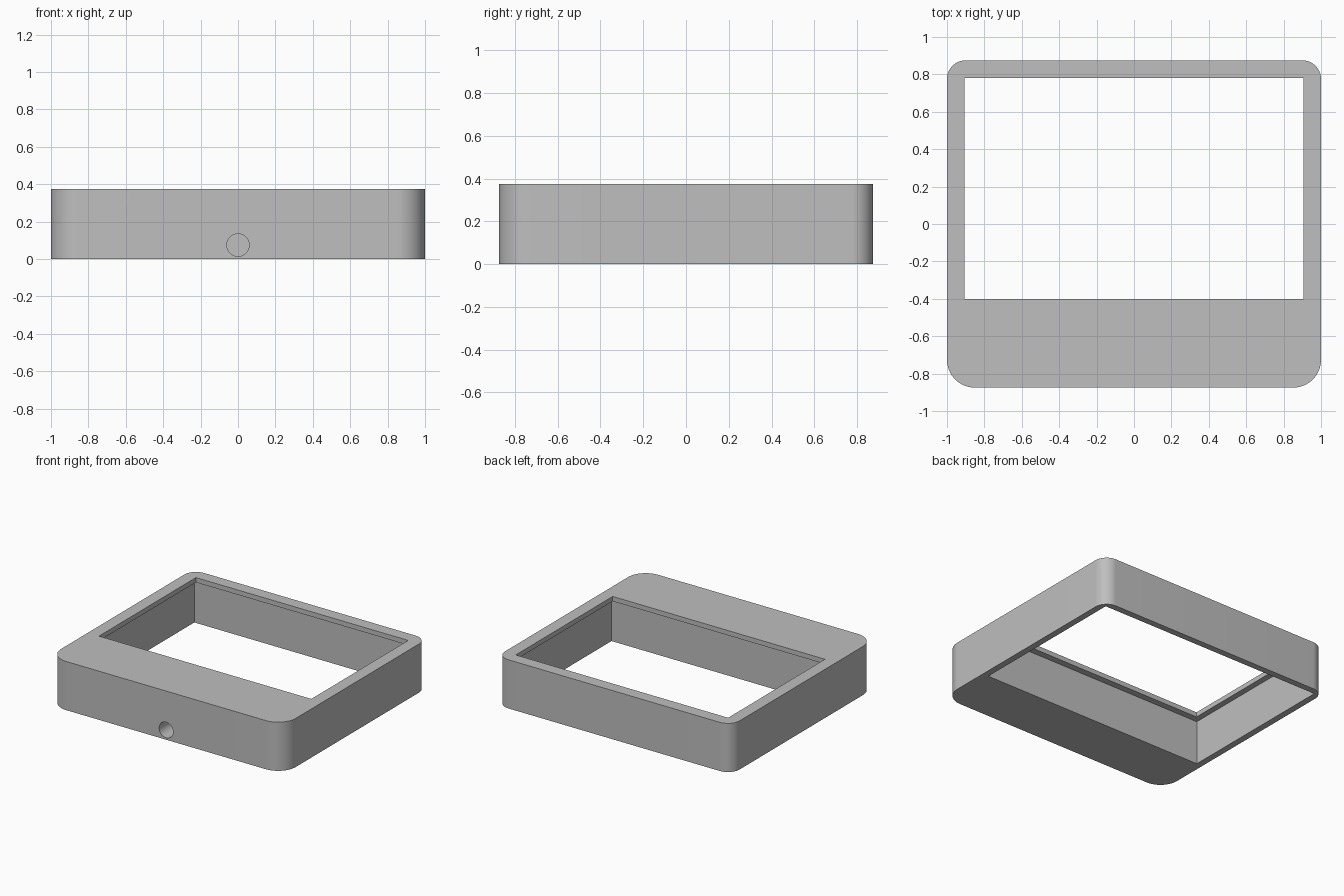
import bpy, bmesh
from math import cos, sin, pi, radians
from mathutils import Matrix

if "Cube" in bpy.data.objects:
    bpy.data.objects.remove(bpy.data.objects["Cube"])

HALF_X, HALF_Y, HEIGHT = 1.0, 0.875, 0.375
FRONT_R, BACK_R = 0.15, 0.1
LIP_Z = 0.338

grey = bpy.data.materials.new("plain grey")
grey.use_nodes = True
colour = (0.52, 0.52, 0.52, 1)
grey.diffuse_color = colour
grey.node_tree.nodes["Principled BSDF"].inputs["Base Color"].default_value = colour


def make_object(name, bm):
    bmesh.ops.recalc_face_normals(bm, faces=bm.faces)
    mesh = bpy.data.meshes.new(name)
    bm.to_mesh(mesh)
    bm.free()
    mesh.materials.append(grey)
    obj = bpy.data.objects.new(name, mesh)
    bpy.context.collection.objects.link(obj)
    return obj


def prism(name, outline, z0, z1):
    bm = bmesh.new()
    base = bm.faces.new([bm.verts.new((x, y, z0)) for x, y in outline])
    top = bmesh.ops.extrude_face_region(bm, geom=[base])["geom"]
    verts = [g for g in top if isinstance(g, bmesh.types.BMVert)]
    bmesh.ops.translate(bm, verts=verts, vec=(0, 0, z1 - z0))
    return make_object(name, bm)


def rectangle(x, y0, y1):
    return [(-x, y0), (x, y0), (x, y1), (-x, y1)]


def rounded_outline(steps=16):
    points = []
    corners = [(1, 1, BACK_R), (-1, 1, BACK_R), (-1, -1, FRONT_R), (1, -1, FRONT_R)]
    for quarter, (sx, sy, r) in enumerate(corners):
        for i in range(steps + 1):
            a = (quarter + i / steps) * pi / 2
            points.append((sx * (HALF_X - r) + r * cos(a), sy * (HALF_Y - r) + r * sin(a)))
    return points


# Body with wide rounded front corners
frame = prism("frame_body", rounded_outline(), 0, HEIGHT)

# Top opening, and the slightly larger recess that leaves a thin lip
opening = prism("opening_cutter", rectangle(0.905, -0.4, 0.78), -0.1, HEIGHT + 0.1)
recess = prism("recess_cutter", rectangle(0.95, -0.45, 0.825), -0.1, LIP_Z)

# Blind round cable hole in the front
bm = bmesh.new()
bmesh.ops.create_cone(bm, cap_ends=True, segments=48, radius1=0.06, radius2=0.06, depth=0.6,
                      matrix=Matrix.Translation((0, -HALF_Y, 0.075)) @ Matrix.Rotation(pi / 2, 4, "X"))
hole = make_object("cable_hole_cutter", bm)

bpy.ops.object.select_all(action="DESELECT")
bpy.context.view_layer.objects.active = frame
frame.select_set(True)
for cutter in (opening, recess, hole):
    mod = frame.modifiers.new(cutter.name, "BOOLEAN")
    mod.operation, mod.solver, mod.object = "DIFFERENCE", "EXACT", cutter
    bpy.ops.object.modifier_apply(modifier=mod.name)
    bpy.data.objects.remove(cutter)

bpy.ops.object.shade_smooth_by_angle(angle=radians(30))
